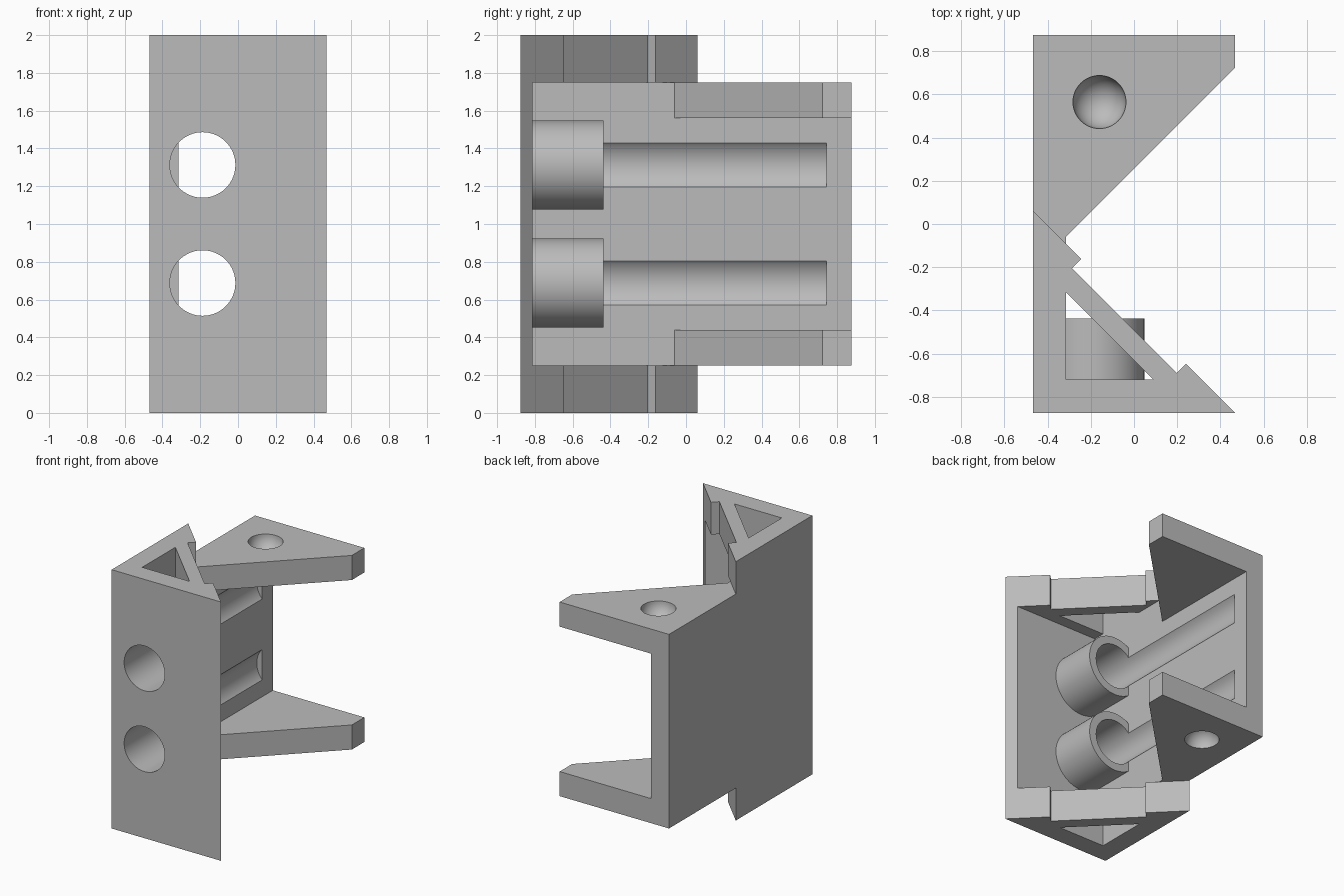
import bpy, bmesh, math
from mathutils import Matrix

if "Cube" in bpy.data.objects:
    bpy.data.objects.remove(bpy.data.objects["Cube"])

H = 0.4675           # half width
F = -0.875           # front plane, the back plane is -F
WALL = -0.315        # inner face of the side wall
BORE_X, BORE_R = -0.1875, 0.1735

grey = bpy.data.materials.new("plain grey")
grey.use_nodes = True
grey.diffuse_color = (0.5, 0.5, 0.5, 1)
grey.node_tree.nodes["Principled BSDF"].inputs["Base Color"].default_value = (0.5, 0.5, 0.5, 1)


def finish(name, bm):
    bmesh.ops.recalc_face_normals(bm, faces=bm.faces)
    mesh = bpy.data.meshes.new(name)
    bm.to_mesh(mesh)
    bm.free()
    mesh.materials.append(grey)
    ob = bpy.data.objects.new(name, mesh)
    bpy.context.collection.objects.link(ob)
    return ob


def prism(name, points, z0, z1):
    bm = bmesh.new()
    face = bm.faces.new([bm.verts.new((x, y, z0)) for x, y in points])
    ext = bmesh.ops.extrude_face_region(bm, geom=[face])
    verts = [v for v in ext["geom"] if isinstance(v, bmesh.types.BMVert)]
    bmesh.ops.translate(bm, verts=verts, vec=(0, 0, z1 - z0))
    return finish(name, bm)


def rod(name, z, radius, y0, y1):
    bm = bmesh.new()
    place = Matrix.Translation((BORE_X, (y0 + y1) / 2, z)) @ Matrix.Rotation(math.pi / 2, 4, 'X')
    bmesh.ops.create_cone(bm, cap_ends=True, segments=64, radius1=radius,
                          radius2=radius, depth=y1 - y0, matrix=place)
    return finish(name, bm)


def ball(name, z):
    bm = bmesh.new()
    bmesh.ops.create_uvsphere(bm, u_segments=48, v_segments=24, radius=0.123,
                              matrix=Matrix.Translation((-0.16, 0.565, z)))
    return finish(name, bm)


def combine(target, tool, operation):
    mod = target.modifiers.new(operation, 'BOOLEAN')
    mod.operation, mod.object, mod.solver = operation, tool, 'EXACT'
    bpy.context.view_layer.objects.active = target
    bpy.ops.object.modifier_apply(modifier=mod.name)
    bpy.data.objects.remove(tool)


# Side wall and thin front plate
lip = 0.0625
bracket = prism("corner_bracket", [(-H, F), (H, F), (H - lip, F + lip), (WALL, F + lip),
                                   (WALL, -F), (-H, -F)], 0.25, 1.75)

# Triangular end bars with a shallow slot on the slope and a triangular opening
bar = [(-H, F), (H, F), (0.24, -0.6475), (0.1975, -0.69), (-0.2875, -0.205),
       (-0.245, -0.1625), (-H, F + 2 * H)]
opening = [(WALL, -0.72), (0.09, -0.72), (WALL, -0.315)]
for z in (0, 1.75):
    end_bar = prism("end_bar", bar, z, z + 0.25)
    combine(end_bar, prism("opening", opening, z - 0.1, z + 0.35), 'DIFFERENCE')
    combine(bracket, end_bar, 'UNION')

# Tapered arms at the back, each with a round dimple on its outer face
arm = [(-H, -F), (-H, -0.2125), (WALL, -0.06), (H, 0.7225), (H, -F)]
for z0, z1, dimple_z in ((0.25, 0.44, 0.25), (1.56, 1.75, 1.75)):
    combine(bracket, prism("arm", arm, z0, z1), 'UNION')
    combine(bracket, ball("dimple", dimple_z), 'DIFFERENCE')

# Sleeves behind the front plate, then the long bores grooving the wall
for z in (0.6875, 1.3125):
    combine(bracket, rod("sleeve", z, 0.235, F + 0.03, -0.4375), 'UNION')
    combine(bracket, rod("bore", z, BORE_R, F - 0.1, 0.745), 'DIFFERENCE')

# Merge flat regions and shade
bm = bmesh.new()
bm.from_mesh(bracket.data)
bmesh.ops.remove_doubles(bm, verts=bm.verts, dist=0.0001)
bmesh.ops.dissolve_limit(bm, angle_limit=0.01, verts=bm.verts, edges=bm.edges)
bm.to_mesh(bracket.data)
bm.free()
bpy.ops.object.select_all(action='DESELECT')
bracket.select_set(True)
bpy.context.view_layer.objects.active = bracket
bpy.ops.object.shade_smooth_by_angle(angle=math.radians(30))
